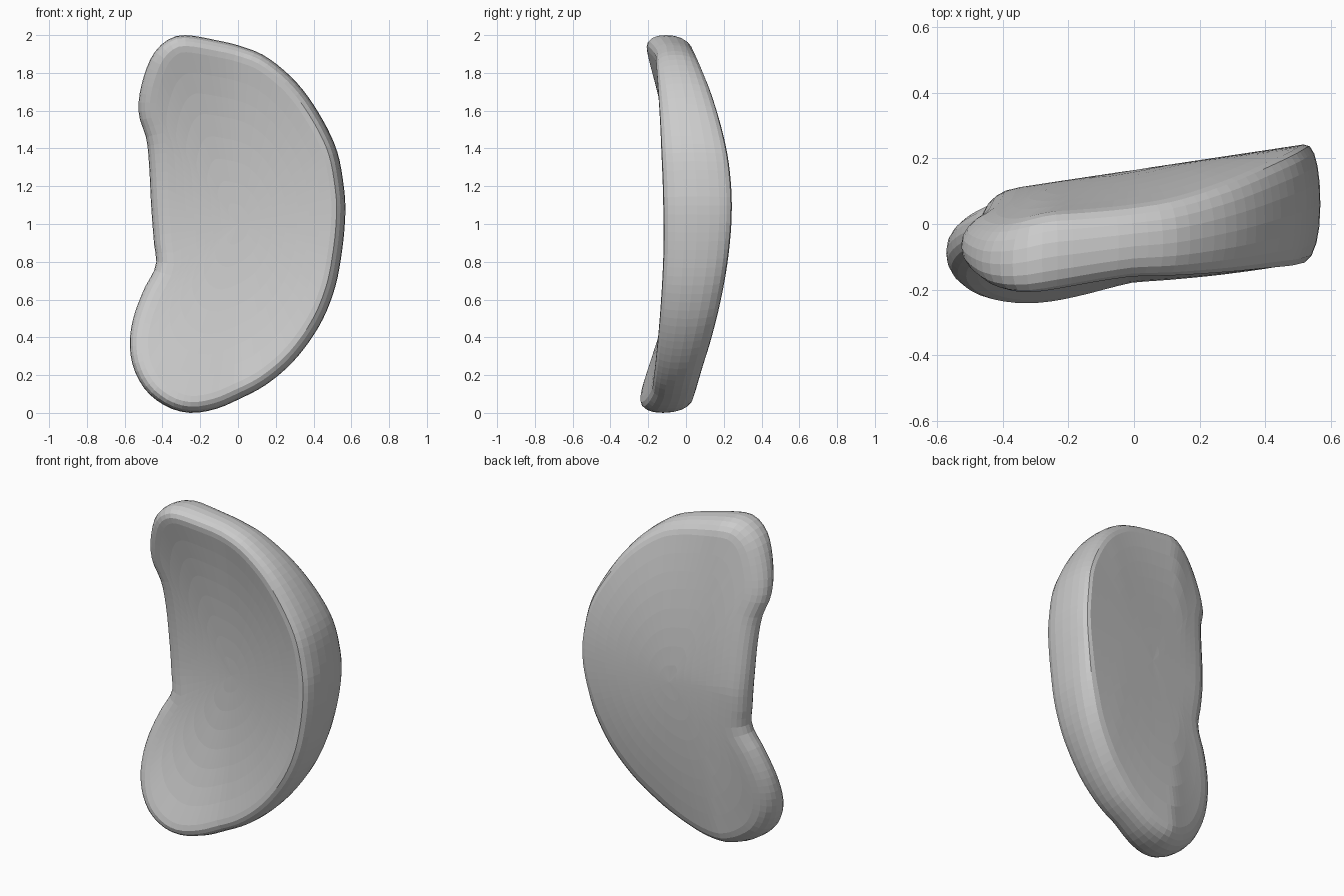
import bpy, math
from mathutils import Vector

if "Cube" in bpy.data.objects:
    bpy.data.objects.remove(bpy.data.objects["Cube"])

# Kidney-shaped outline in the front (x, z) plane, clockwise from the top
OUTLINE = [(-.28, 2.0), (-.1, 1.97), (.02, 1.94), (.15, 1.885), (.3, 1.76), (.42, 1.6),
           (.52, 1.4), (.56, 1.2), (.568, 1.05), (.55, .85), (.51, .65), (.43, .46),
           (.3, .28), (.15, .15), (0, .07), (-.12, .02), (-.25, 0), (-.37, .03),
           (-.48, .11), (-.55, .23), (-.573, .36), (-.555, .5), (-.5, .65), (-.435, .78),
           (-.445, .9), (-.46, 1.1), (-.47, 1.3), (-.485, 1.45), (-.525, 1.58),
           (-.515, 1.72), (-.46, 1.88), (-.38, 1.97)]
SEG = 110
CENTRE = Vector((0, 1.0))


def closed_spline(pts, count):
    """Closed Catmull-Rom curve resampled at equal distances."""
    p = [Vector(q) for q in pts]
    n = len(p)
    fine = []
    for i in range(n):
        a, b, c, d = (p[(i + k) % n] for k in (-1, 0, 1, 2))
        for j in range(10):
            t = j / 10
            fine.append(.5 * (2 * b + (c - a) * t + (2 * a - 5 * b + 4 * c - d) * t ** 2
                              + (3 * b - a - 3 * c + d) * t ** 3))
    fine.append(fine[0])
    dist = [0]
    for a, b in zip(fine, fine[1:]):
        dist.append(dist[-1] + (b - a).length)
    out, k = [], 0
    for i in range(count):
        s = dist[-1] * i / count
        while dist[k + 1] < s:
            k += 1
        out.append(fine[k].lerp(fine[k + 1], (s - dist[k]) / (dist[k + 1] - dist[k])))
    return out


def front_y(x, z):
    # Shallow dish: ends and outer rim come forward
    t = (z - 1) / .9
    rim = -.058 - .062 * max(0, (x + .1) / .6) ** 1.6
    k = (.12 - .14 * min(x, 0)) * (1.08 if t < 0 else .87)
    return rim - k * t * t


def back_y(x, z):
    # Bowed face: slanted ridge along the middle, rising towards the outer rim
    t = z - (1.05 + .1 * x)
    k = .15 + .17 * x if t > 0 else .125 + .11 * x
    k = max(.1, k) + .2 * max(0, -.25 - x)
    power = min(2, max(1.4, 1.75 + x))
    return .165 + .15 * x - k * abs(t) ** power


loop = closed_spline(OUTLINE, SEG)
normals = []
for i in range(SEG):
    d = (loop[(i + 2) % SEG] - loop[i - 2]).normalized()
    normals.append(Vector((d.y, -d.x)))          # points inwards

# Rings from the front centre, round the rim, to the back centre
INNER = [.12, .25, .38, .51, .64, .76, .88]
ARC = 10
rings = [(1, s, -1) for s in INNER]
for j in range(ARC + 1):
    a = -math.pi / 2 + math.pi * j / ARC
    v = math.copysign(abs(math.sin(a)) ** .9, a)
    rings.append((1 - max(0, math.cos(a)) ** .85, 1, v))
rings += [(1, s, 1) for s in reversed(INNER)]


def place(p, v):
    f, b = front_y(p.x, p.y), back_y(p.x, p.y)
    return (p.x, (f + b) / 2 + v * (b - f) / 2, p.y)


def rim_depth(p, v):
    # Rounder on the inner side, and along the lower outer edge of the back
    if v < 0:
        return .085 - .02 * p.x
    low = max(0, min(1, (1 - p.y) / .4)) * max(0, min(1, p.x / .2))
    return .08 - .05 * p.x + .03 * low


verts, faces = [], []
for inset, scale, v in rings:
    for p, n in zip(loop, normals):
        q = p + n * inset * rim_depth(p, v)
        verts.append(place(CENTRE + (q - CENTRE) * scale, v))
for r in range(len(rings) - 1):
    for i in range(SEG):
        j = (i + 1) % SEG
        faces.append((r * SEG + i, r * SEG + j, (r + 1) * SEG + j, (r + 1) * SEG + i))
last = (len(rings) - 1) * SEG
verts += [place(CENTRE, -1), place(CENTRE, 1)]
for i in range(SEG):
    j = (i + 1) % SEG
    faces.append((len(verts) - 2, j, i))
    faces.append((len(verts) - 1, last + i, last + j))

# Curved kidney-shaped disc
mesh = bpy.data.meshes.new("kidney_disc")
mesh.from_pydata(verts, [], faces)
disc = bpy.data.objects.new("kidney_disc", mesh)
bpy.context.collection.objects.link(disc)
bpy.context.view_layer.objects.active = disc
disc.select_set(True)
bpy.ops.object.mode_set(mode='EDIT')
bpy.ops.mesh.select_all(action='SELECT')
bpy.ops.mesh.normals_make_consistent(inside=False)
bpy.ops.object.mode_set(mode='OBJECT')
